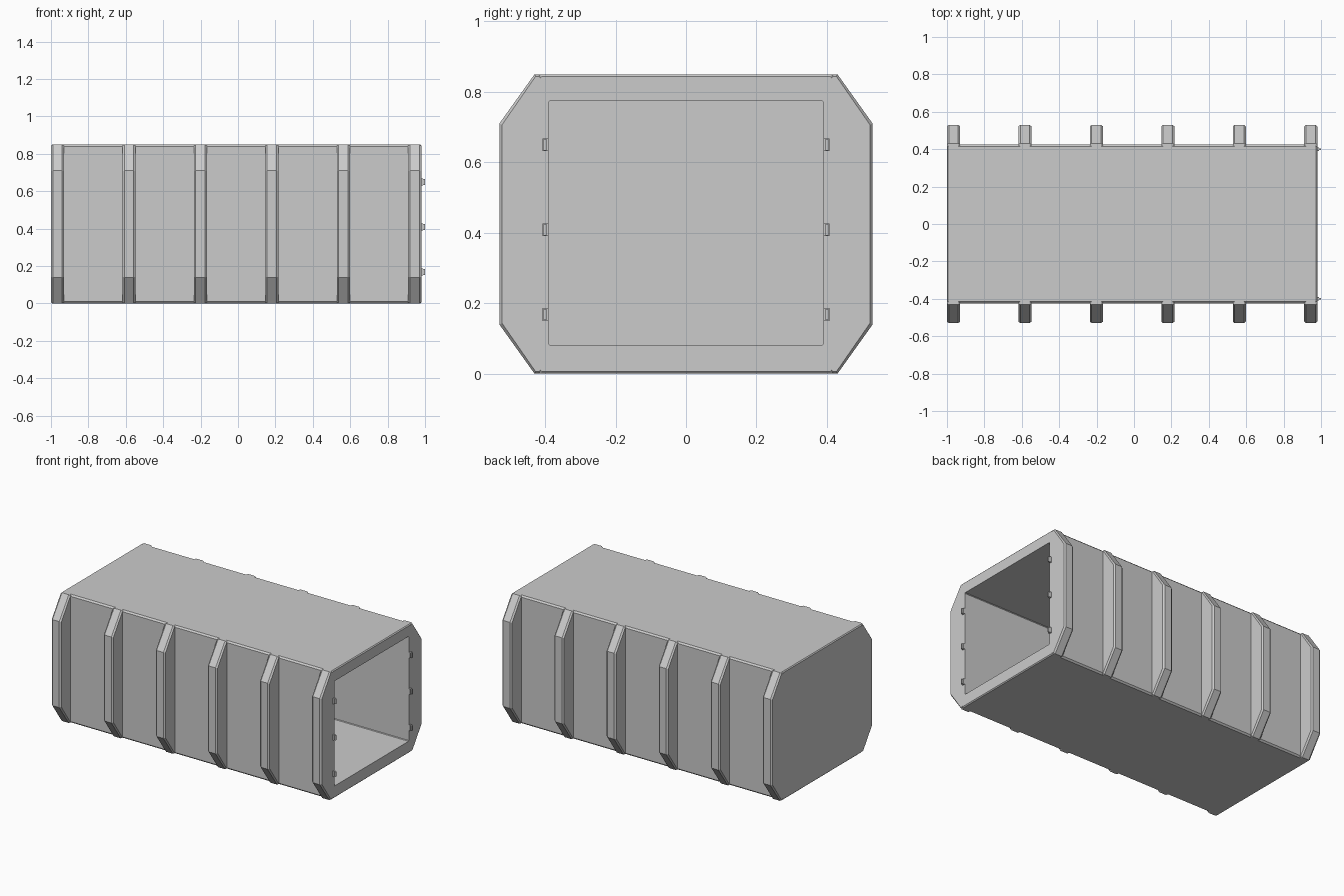
import bpy, bmesh

if "Cube" in bpy.data.objects:
    bpy.data.objects.remove(bpy.data.objects["Cube"])


def loft(name, sections):
    """Skin a run of (x, [(y, z), ...]) sections and cap both ends."""
    bm = bmesh.new()
    rings = [[bm.verts.new((x, y, z)) for y, z in pts] for x, pts in sections]
    n = len(rings[0])
    for a, b in zip(rings, rings[1:]):
        for i in range(n):
            j = (i + 1) % n
            bm.faces.new((a[i], a[j], b[j], b[i]))
    bm.faces.new(rings[0])
    bm.faces.new(rings[-1])
    bmesh.ops.recalc_face_normals(bm, faces=bm.faces[:])
    mesh = bpy.data.meshes.new(name)
    bm.to_mesh(mesh)
    bm.free()
    obj = bpy.data.objects.new(name, mesh)
    bpy.context.collection.objects.link(obj)
    return obj


def chamfered_rect(hy, z0, z1, c):
    return [(-hy + c, z0), (hy - c, z0), (hy, z0 + c), (hy, z1 - c),
            (hy - c, z1), (-hy + c, z1), (-hy, z1 - c), (-hy, z0 + c)]


def mirror_y(obj):
    mod = obj.modifiers.new("mirror", 'MIRROR')
    mod.use_axis = (False, True, False)


# Hollow body, open at the right end
outer = chamfered_rect(0.425, 0.0, 0.85, 0.01)
outer_end = chamfered_rect(0.419, 0.006, 0.844, 0.01)
opening = chamfered_rect(0.39, 0.08, 0.775, 0.004)
loft("container_body", [(-1.0, outer_end), (-0.994, outer), (0.974, outer),
                        (0.98, outer_end), (0.98, opening), (-0.93, opening)])

# Side ribs with chamfered outer edges, mirrored to both sides
rib = [(0.415, 0.0), (0.43, 0.0), (0.53, 0.14),
       (0.53, 0.71), (0.43, 0.85), (0.415, 0.85)]
rib_end = [(0.415, 0.006), (0.427, 0.006), (0.522, 0.143),
           (0.522, 0.707), (0.427, 0.844), (0.415, 0.844)]
for i in range(6):
    x0 = -1.0 + i * 0.382
    x1 = x0 + 0.07
    mirror_y(loft(f"side_rib_{i + 1}", [(x0, rib_end), (x0 + 0.01, rib),
                                        (x1 - 0.01, rib), (x1, rib_end)]))

# Door hinges beside the opening
for i, z in enumerate((0.168, 0.409, 0.65)):
    tab = [(0.39, z - 0.018), (0.408, z - 0.018),
           (0.408, z + 0.018), (0.39, z + 0.018)]
    mirror_y(loft(f"hinge_tab_{i + 1}", [(0.972, tab), (0.99, tab)]))
    knuckle = [(0.396, z - 0.016), (0.404, z - 0.016),
               (0.404, z + 0.016), (0.396, z + 0.016)]
    mirror_y(loft(f"hinge_knuckle_{i + 1}", [(0.985, knuckle), (1.0, knuckle)]))
